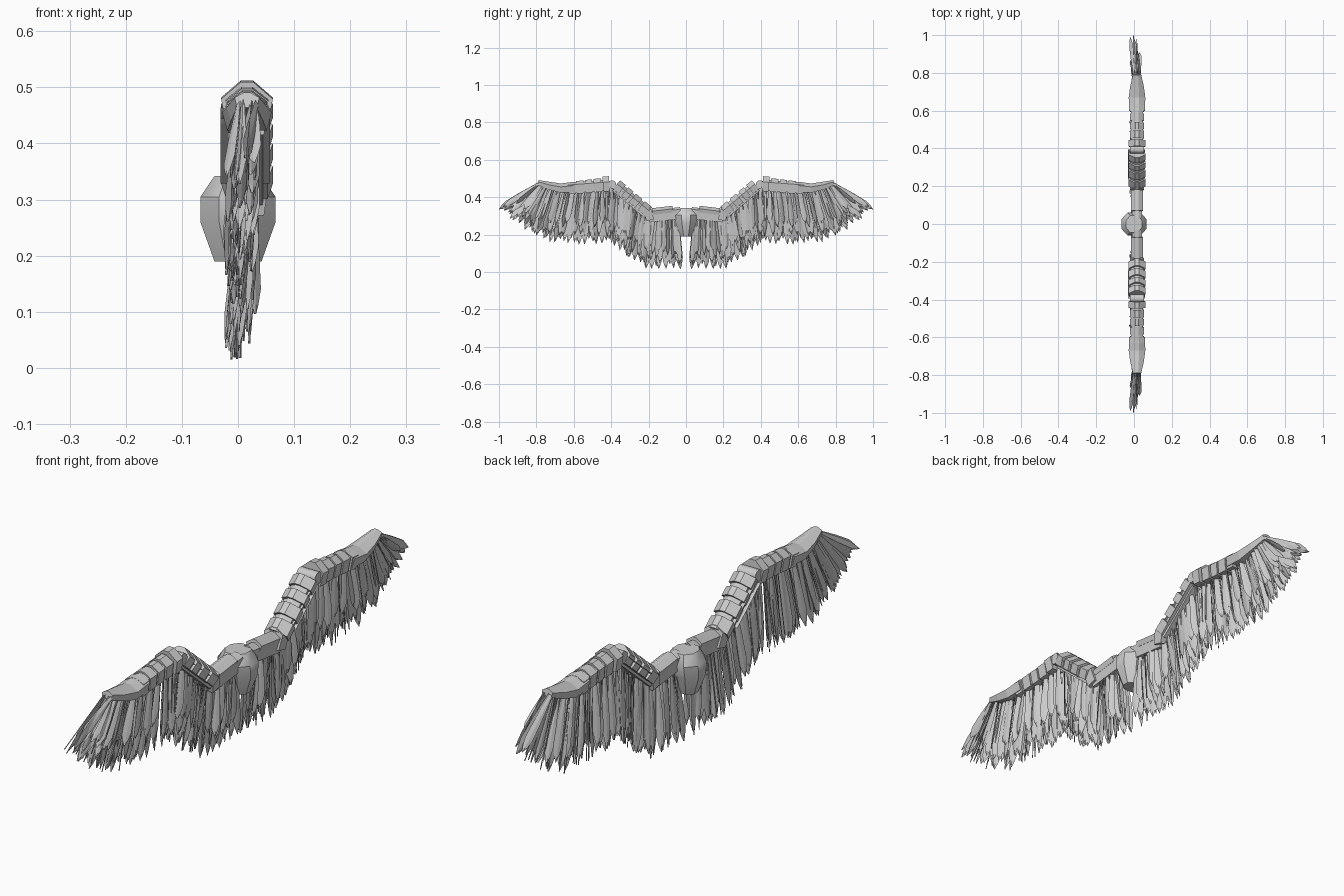
import bpy, bmesh, math, random
from mathutils import Vector

random.seed(4)
cube = bpy.data.objects.get("Cube")
if cube:
    bpy.data.objects.remove(cube)

grey = bpy.data.materials.new("light_grey")
grey.use_nodes = True
grey.diffuse_color = (0.6, 0.6, 0.6, 1)
grey.node_tree.nodes["Principled BSDF"].inputs["Base Color"].default_value = (0.6, 0.6, 0.6, 1)


def finish(name, bm, mirror=True, smooth=False):
    bmesh.ops.recalc_face_normals(bm, faces=bm.faces)
    mesh = bpy.data.meshes.new(name)
    bm.to_mesh(mesh)
    bm.free()
    mesh.materials.append(grey)
    ob = bpy.data.objects.new(name, mesh)
    bpy.context.collection.objects.link(ob)
    if mirror:
        mod = ob.modifiers.new("other_wing", "MIRROR")
        mod.use_axis = (False, True, False)
        mod.use_clip = False
        mod.use_mirror_merge = False
    if smooth:
        bpy.ops.object.select_all(action="DESELECT")
        ob.select_set(True)
        bpy.context.view_layer.objects.active = ob
        bpy.ops.object.shade_smooth_by_angle(angle=math.radians(35))
    return ob


def loft(bm, rings):
    """Closed skin over a list of equal-length rings."""
    rows = [[bm.verts.new(p) for p in ring] for ring in rings]
    n = len(rows[0])
    for a, b in zip(rows, rows[1:]):
        for i in range(n):
            j = (i + 1) % n
            bm.faces.new((a[i], a[j], b[j], b[i]))
    bm.faces.new(rows[0])
    bm.faces.new(rows[-1])


def arm_ring(y, z, angle, half, up, down):
    """Roof-shaped section standing across the arm; z is the shoulder line."""
    c = 0.016
    section = [(c - half * .8, -down), (c - half, 0), (c - half * .25, up),
               (c + half * .25, up), (c + half, 0), (c + half * .8, -down)]
    return [(x, y - h * math.sin(angle), z + h * math.cos(angle)) for x, h in section]


def block(bm, start, end, half, up, down):
    (y0, z0), (y1, z1) = start, end
    a = math.atan2(z1 - z0, y1 - y0)
    loft(bm, [arm_ring(y0, z0, a, half, up, down), arm_ring(y1, z1, a, half, up, down)])


def along(start, end, t):
    return tuple(a + (b - a) * t for a, b in zip(start, end))


# central body, faceted like a shield on both sides
bm = bmesh.new()
rings = []
for z, rx, ry in [(.19, .042, .032), (.26, .067, .054), (.305, .067, .062), (.342, .042, .045)]:
    rings.append([(x * rx, y * ry, z) for x, y in
                  [(1, -.4), (1, .4), (.5, 1), (-.5, 1), (-1, .4), (-1, -.4), (-.5, -1), (.5, -1)]])
loft(bm, rings)
finish("body", bm, mirror=False, smooth=True)

# inner arm
bm = bmesh.new()
block(bm, (.03, .335), (.2, .315), .026, .012, .05)
block(bm, (.07, .338), (.18, .325), .032, .016, .02)
block(bm, (.185, .335), (.225, .325), .038, .02, .055)
finish("inner_arm", bm)

# rising arm with overlapping armour bands
start, end = (.195, .325), (.365, .468)
bm = bmesh.new()
block(bm, start, end, .034, .016, .045)
for t0, t1 in [(.02, .24), (.32, .52), (.6, .76), (.84, 1.02)]:
    block(bm, along(start, end, t0), along(start, end, t1), .046, .025, .035)
finish("rising_arm", bm)

# side rails tying the armour bands together
bm = bmesh.new()
for x in (-.024, .05):
    for drop in (.012, .04):
        ring = lambda p: [(x + a, p[0] + b * .7 + drop * .6, p[1] + b * .7 - drop * .7)
                          for a, b in [(-.007, -.006), (.007, -.006), (.007, .006), (-.007, .006)]]
        loft(bm, [ring(along(start, end, .25)), ring(along(start, end, 1))])
finish("side_rails", bm)

# elbow pivot
bm = bmesh.new()
loft(bm, [[(x, .395 + .022 * math.cos(k * math.tau / 12), .468 + .022 * math.sin(k * math.tau / 12))
           for k in range(12)] for x in (-.022, .054)])
finish("elbow_joint", bm, smooth=True)

# outer arm, stepped down in blocks
start, end = (.41, .482), (.63, .465)
bm = bmesh.new()
block(bm, start, end, .031, .012, .045)
for t0, t1, half, up in [(0, .16, .046, .03), (.2, .38, .038, .022),
                         (.42, .58, .036, .02), (.62, .8, .036, .018), (.84, 1, .038, .014)]:
    block(bm, along(start, end, t0), along(start, end, t1), half, up, .05)
finish("outer_arm", bm)

# curved wrist cover
bm = bmesh.new()
loft(bm, [arm_ring(*p) for p in [(.60, .462, -.1, .042, .02, .035), (.67, .455, 0, .044, .018, .032),
                                 (.73, .465, .15, .036, .017, .025), (.79, .482, .2, .022, .009, .018)]])
finish("wrist_cover", bm)

# feather guide: base and tip of the feather at even steps along the wing
guide = [((.05, .30), (.03, .015)), ((.12, .30), (.12, .01)), ((.19, .31), (.22, .015)),
         ((.26, .36), (.30, .06)), ((.33, .42), (.36, .12)), ((.42, .46), (.42, .16)),
         ((.50, .46), (.52, .14)), ((.58, .45), (.62, .15)), ((.66, .45), (.73, .16)),
         ((.73, .46), (.83, .20)), ((.77, .47), (.92, .26)), ((.785, .475), (1, .335))]


def feather(bm, base, tip, width):
    """Thin pointed blade with a raised spine."""
    base, tip = Vector(base), Vector(tip)
    d = tip - base
    side = Vector((random.uniform(-.25, .25), d.z, -d.y)).normalized()
    spine = Vector((.002, 0, 0))
    rows = []
    for t, w in [(0, .35), (.45, .85), (.78, 1), (.92, .55), (1, .04)]:
        p, s = base + d * t, side * width * w / 2
        rows.append([p - s, p + spine, p + s, p - spine])
    loft(bm, rows)


def feather_row(name, count, x_base, x_tip, reach, width):
    bm = bmesh.new()
    for i in range(count):
        f = i / (count - 1) * (len(guide) - 1)
        k = min(int(f), len(guide) - 2)
        base = along(guide[k][0], guide[k + 1][0], f - k)
        tip = along(guide[k][1], guide[k + 1][1], f - k)
        length = reach if i in (0, count - 1) else reach * random.uniform(.88, 1)
        tip = along(base, tip, length)
        sway = 0 if i in (0, count - 1) else random.uniform(-.012, .012)
        feather(bm, (x_base + random.uniform(-.006, .006), *base),
                (x_tip + random.uniform(-.01, .01), tip[0] + sway, tip[1]), width)
    finish(name, bm)


feather_row("long_feathers", 48, .012, -.004, 1, .036)
feather_row("rear_feathers", 42, .004, -.014, .95, .03)
feather_row("front_feathers", 40, .022, .012, .9, .03)
feather_row("short_feathers", 36, .03, .022, .72, .032)
